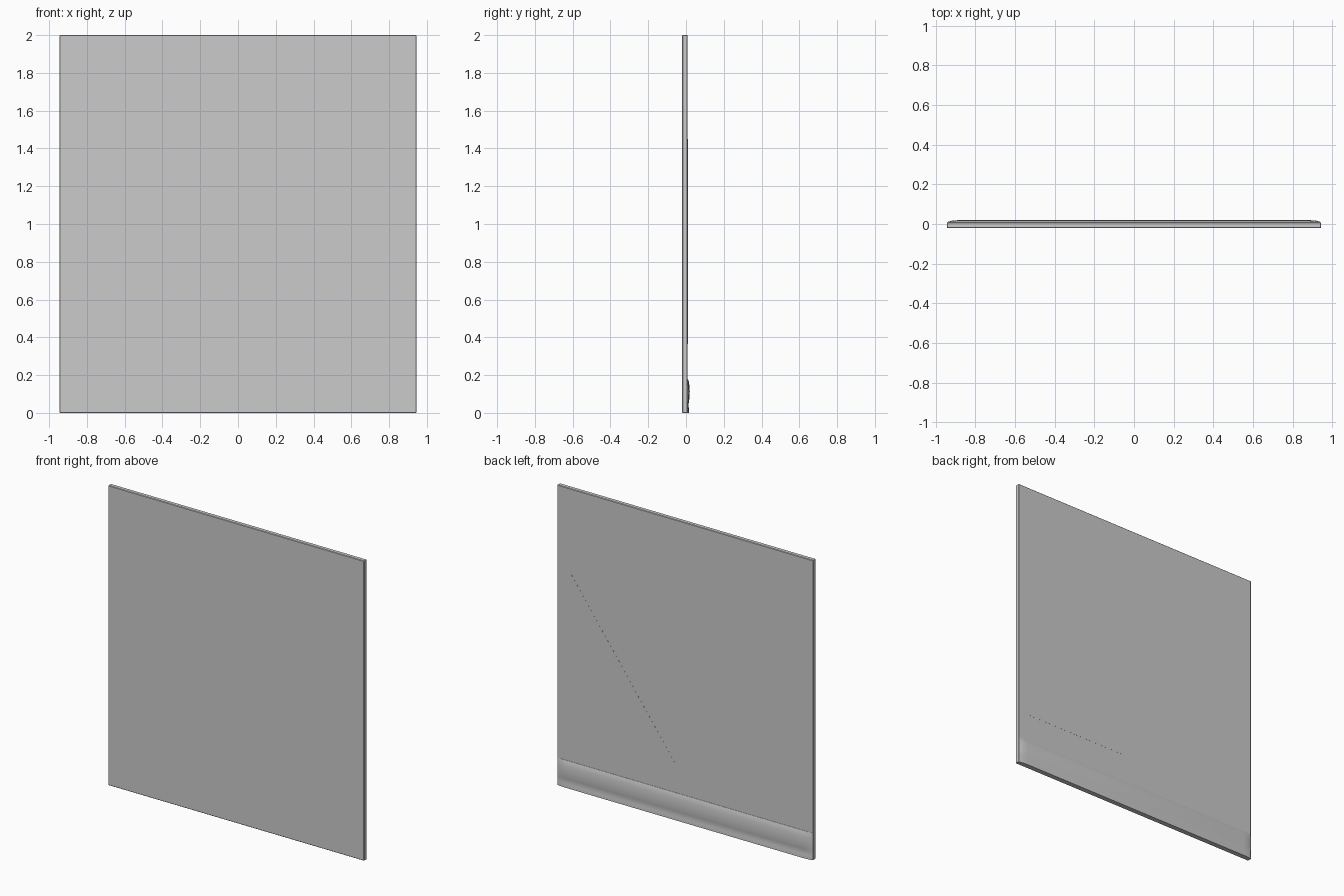
import bpy, bmesh

if "Cube" in bpy.data.objects:
    bpy.data.objects.remove(bpy.data.objects["Cube"])

def make_object(name, bm):
    bmesh.ops.recalc_face_normals(bm, faces=bm.faces[:])
    mesh = bpy.data.meshes.new(name)
    bm.to_mesh(mesh)
    bm.free()
    obj = bpy.data.objects.new(name, mesh)
    bpy.context.collection.objects.link(obj)
    return obj

HALF_W, FRONT, BACK = 0.945, -0.02, 0.009

# Flat upright board with a tiny edge chamfer
bm = bmesh.new()
bmesh.ops.create_cube(bm, size=1)
for v in bm.verts:
    v.co = (v.co.x * 2 * HALF_W, v.co.y * (BACK - FRONT) + (BACK + FRONT) / 2, v.co.z * 2 + 1)
board = make_object("board", bm)
bevel = board.modifiers.new("edge_chamfer", 'BEVEL')
bevel.width = 0.003
bevel.segments = 1

# Paper-thin triangular inlay on the back
bm = bmesh.new()
tri = [(0.855, 0.365), (0.855, 1.45), (0.067, 0.365)]
face = bm.faces.new([bm.verts.new((x, BACK - 0.001, z)) for x, z in tri])
ext = bmesh.ops.extrude_face_region(bm, geom=[face])
for v in ext["geom"]:
    if isinstance(v, bmesh.types.BMVert):
        v.co.y += 0.0015
make_object("triangular_inlay", bm)

# Softly rounded rail along the bottom of the back, tapered at both ends
profile = [(0.006, 0.182), (0.010, 0.180), (0.015, 0.165), (0.018, 0.145),
           (0.020, 0.115), (0.019, 0.085), (0.016, 0.060), (0.013, 0.045),
           (0.015, 0.025), (0.017, 0.004), (0.017, 0.0), (0.006, 0.0)]
stations = [(-0.94, 0.15), (-0.92, 0.7), (-0.88, 1), (0.88, 1), (0.92, 0.7), (0.94, 0.15)]
bm = bmesh.new()
rings = []
for x, k in stations:
    rings.append([bm.verts.new((x, 0.006 + (y - 0.006) * k if y < 0.01 else BACK + (y - BACK) * k, z))
                  for y, z in profile])
n = len(profile)
for a, b in zip(rings, rings[1:]):
    for i in range(n):
        j = (i + 1) % n
        bm.faces.new((a[i], a[j], b[j], b[i]))
bm.faces.new(rings[0])
bm.faces.new(rings[-1])
rail = make_object("bottom_rail", bm)
bpy.context.view_layer.objects.active = rail
rail.select_set(True)
bpy.ops.object.shade_smooth_by_angle(angle=0.7)
